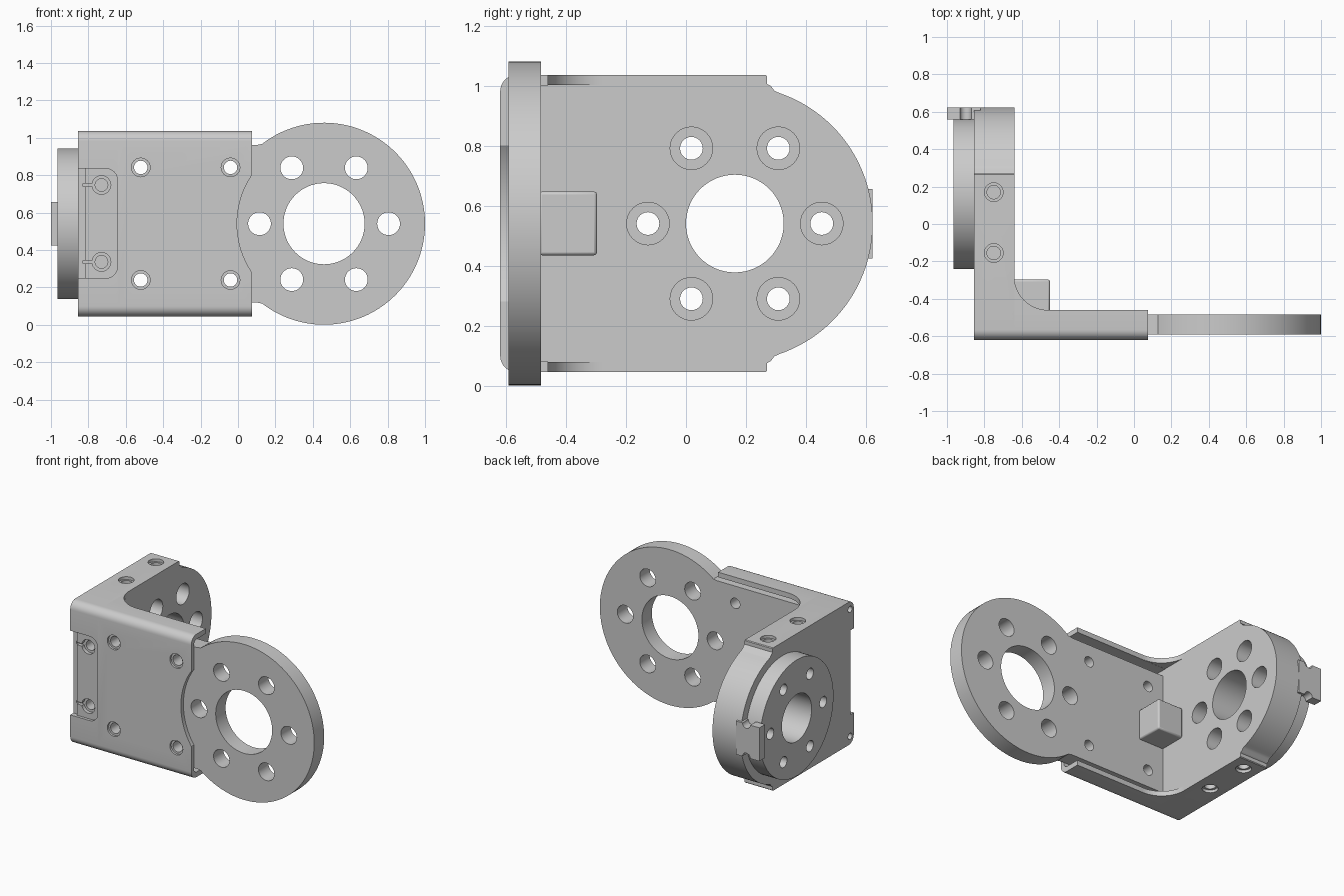
import bpy, bmesh
from math import cos, sin, pi, radians

if "Cube" in bpy.data.objects:
    bpy.data.objects.remove(bpy.data.objects["Cube"])

AXES = {'x': lambda u, v, w: (w, u, v),
        'y': lambda u, v, w: (u, w, v),
        'z': lambda u, v, w: (u, v, w)}
MID = 0.541


def arc(cu, cv, r, a0, a1, n=16):
    return [(cu + r * cos(radians(a0 + (a1 - a0) * i / n)),
             cv + r * sin(radians(a0 + (a1 - a0) * i / n))) for i in range(n + 1)]


def circle(cu, cv, r, n=48):
    return arc(cu, cv, r, 0, 360, n)[:-1]


def rect(u0, v0, u1, v1):
    return [(u0, v0), (u1, v0), (u1, v1), (u0, v1)]


def prism(name, pts, axis, a, b):
    """Extrude a 2D outline along an axis between a and b."""
    bm = bmesh.new()
    f = AXES[axis]
    face = bm.faces.new([bm.verts.new(f(u, v, a)) for u, v in pts])
    ext = bmesh.ops.extrude_face_region(bm, geom=[face])
    off = f(0, 0, b - a)
    bmesh.ops.translate(bm, vec=off, verts=[e for e in ext['geom'] if isinstance(e, bmesh.types.BMVert)])
    bmesh.ops.recalc_face_normals(bm, faces=bm.faces)
    me = bpy.data.meshes.new(name)
    bm.to_mesh(me)
    bm.free()
    ob = bpy.data.objects.new(name, me)
    bpy.context.collection.objects.link(ob)
    return ob


def activate(ob):
    bpy.ops.object.select_all(action='DESELECT')
    ob.select_set(True)
    bpy.context.view_layer.objects.active = ob


def cut(ob, pts, axis, a, b):
    """Subtract an extruded outline from an object."""
    tool = prism("cutter", pts, axis, a, b)
    tool.hide_render = True
    m = ob.modifiers.new("cut", 'BOOLEAN')
    m.operation, m.solver, m.object = 'DIFFERENCE', 'EXACT', tool
    activate(ob)
    bpy.ops.object.modifier_apply(modifier="cut")
    bpy.data.objects.remove(tool)


def mirror_z(pts):
    return [(u, 2 * MID - v) for u, v in reversed(pts)]


# Inner plate with the large round mounting disc
ring = prism("mounting_disc",
             [(-0.66, 0.12), (0.10, 0.12), (0.125, 0.115)] +
             arc(0.46, MID, 0.54, -128, 128, 80) +
             [(0.125, 0.967), (0.10, 0.962), (-0.66, 0.962)], 'y', -0.592, -0.483)
cut(ring, circle(0.46, MID, 0.217, 64), 'y', -0.7, -0.4)
for i in range(6):
    a = i * pi / 3
    cut(ring, circle(0.46 + 0.345 * cos(a), MID + 0.345 * sin(a), 0.061, 32), 'y', -0.7, -0.4)

# Sheet channel over the front plate, with top and bottom flanges
lower = [(-0.46, 0.08), (-0.46, 0.045)] + arc(-0.565, 0.1, 0.055, 270, 180, 8)
inner = arc(-0.56, 0.11, 0.03, 180, 270, 6)
channel = prism("front_channel", lower + mirror_z(lower) + mirror_z(inner) + inner,
                'x', -0.64, 0.075)
cut(channel, circle(0.46, MID, 0.465, 96), 'y', -0.7, -0.45)

# Screw holes shared by channel and inner plate
for x in (-0.52, -0.04):
    for z in (0.24, 0.842):
        cut(channel, circle(x, z, 0.05, 24), 'y', -0.7, -0.605)
        for ob in (channel, ring):
            cut(ob, circle(x, z, 0.036, 24), 'y', -0.7, -0.4)

# Curved corner webs that extend the flanges into the side block
for name, z in (("lower_corner_web", 0.045), ("upper_corner_web", 1.003)):
    prism(name, [(-0.64, -0.46)] + arc(-0.46, -0.28, 0.18, 270, 180, 20), 'z', z, z + 0.034)

# Side block with rounded end
low = arc(-0.565, 0.1, 0.055, 180, 270, 8) + [(0.265, 0.045), (0.27, 0.05), (0.27, 0.075),
                                             (0.283, 0.082), (0.295, 0.098)]
block = prism("side_block", low + arc(0.163, MID, 0.46, -71, 71, 60) + mirror_z(low),
              'x', -0.855, -0.64)
# Round boss on the outer side
boss = prism("round_boss", circle(0.163, MID, 0.403, 96), 'x', -0.965, -0.855)
for ob in (block, boss):
    cut(ob, circle(0.163, MID, 0.163, 64), 'x', -1.1, -0.5)
for i in range(6):
    a = i * pi / 3
    y, z = 0.163 + 0.29 * cos(a), MID + 0.29 * sin(a)
    cut(block, circle(y, z, 0.071, 32), 'x', -0.75, -0.5)
    for ob in (block, boss):
        cut(ob, circle(y, z, 0.038, 24), 'x', -1.1, -0.5)

# Screw holes on the top and bottom of the block
for y in (0.17, -0.155):
    for a, b, c, d in ((0, 0.065, 0, 0.15), (1.017, 1.1, 0.93, 1.1)):
        cut(block, circle(-0.75, y, 0.05, 24), 'z', a, b)
        cut(block, circle(-0.75, y, 0.036, 24), 'z', c, d)

# Front recess with cable holes and slots
cut(block, [(-0.9, 0.25)] + arc(-0.705, 0.31, 0.06, 270, 360, 8) +
    arc(-0.705, 0.775, 0.06, 0, 90, 8) + [(-0.9, 0.835)], 'y', -0.7, -0.6)
cut(block, rect(-0.9, 0.25, -0.815, 0.835), 'y', -0.7, -0.585)
for z in (0.337, 0.748):
    cut(block, circle(-0.73, z, 0.05, 24), 'y', -0.7, -0.575)
    cut(block, circle(-0.73, z, 0.034, 24), 'y', -0.7, -0.5)
    cut(block, rect(-0.83, z - 0.008, -0.76, z + 0.008), 'y', -0.7, -0.575)
for z in (0.1, 0.982):
    cut(block, circle(-0.58, z, 0.022, 16), 'x', -0.9, -0.81)

# Locating tab on the rounded end
tab = prism("locating_tab", rect(0.56, 0.425, 0.623, 0.657), 'x', -1.0, -0.82)
for z in (0.425, 0.657):
    cut(tab, circle(-0.90, z, 0.03, 20), 'y', 0.5, 0.7)

# Small stop block in the inside corner
stop = prism("corner_stop", rect(-0.49, 0.435, -0.297, 0.648), 'x', -0.645, -0.45)
m = stop.modifiers.new("bevel", 'BEVEL')
m.width, m.segments = 0.01, 2

for ob in list(bpy.context.scene.objects):
    activate(ob)
    bpy.ops.object.shade_smooth_by_angle(angle=radians(30))
